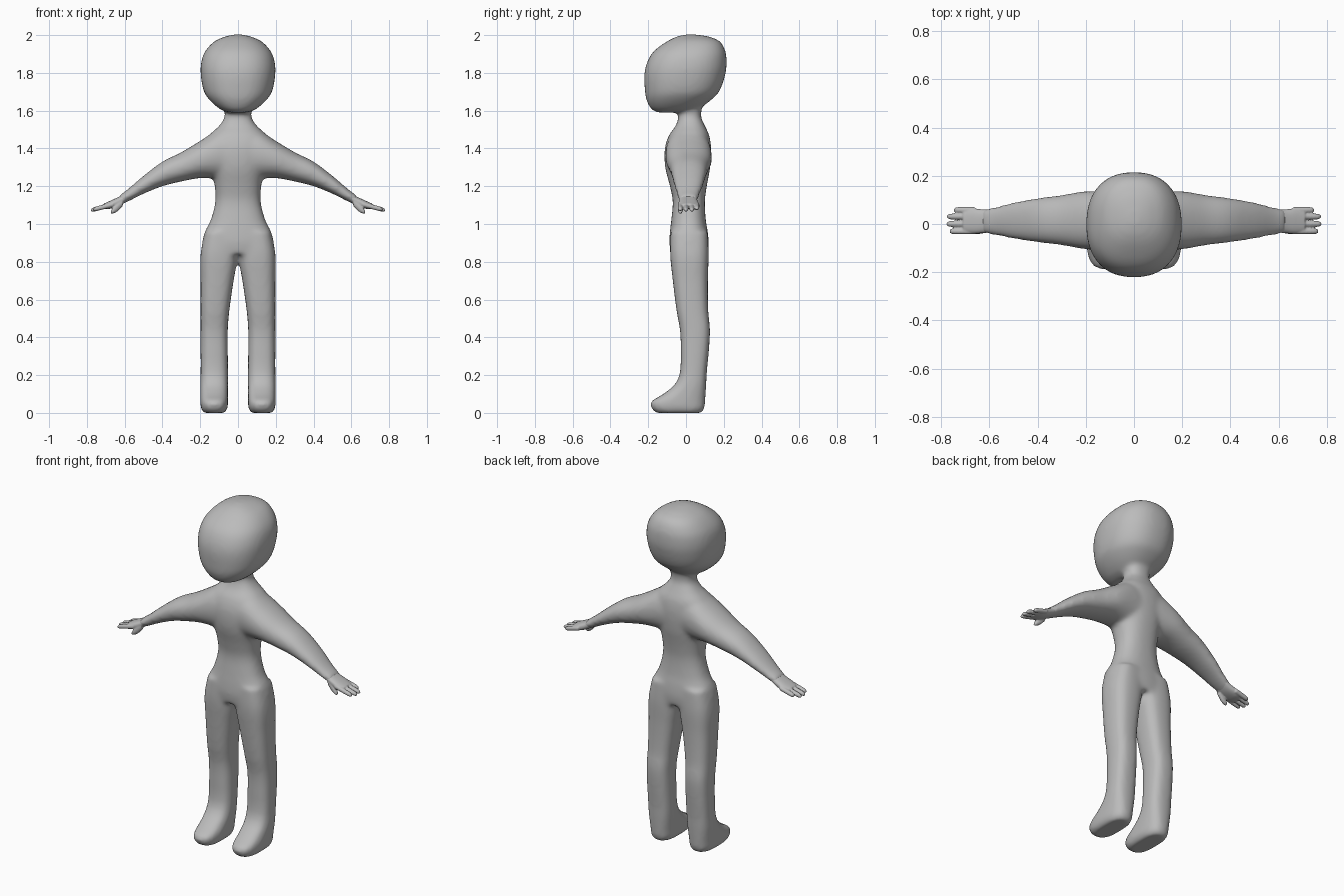
import bpy, bmesh, math
from mathutils import Vector

if "Cube" in bpy.data.objects:
    bpy.data.objects.remove(bpy.data.objects["Cube"])

clay = bpy.data.materials.new("plain grey")
clay.use_nodes = True
grey = (0.5, 0.5, 0.5, 1)
clay.diffuse_color = grey
clay.node_tree.nodes["Principled BSDF"].inputs["Base Color"].default_value = grey


def spline(rows, steps):
    """Smooth in-between rows through the given stations."""
    out = []
    last = len(rows) - 1
    for i in range(last):
        p, q = Vector(rows[i]), Vector(rows[i + 1])
        before = Vector(rows[max(i - 1, 0)])
        after = Vector(rows[min(i + 2, last)])
        d = q[0] - p[0]
        slope_p = (q - before) * (d / (q[0] - before[0]))
        slope_q = (after - p) * (d / (after[0] - p[0]))
        for k in range(steps):
            t = k / steps
            a, b = t * t * (3 - 2 * t), t * (1 - t)
            out.append(p * (1 - a) + q * a + slope_p * b * (1 - t) - slope_q * b * t)
    out.append(Vector(rows[last]))
    return out


def loft(bm, rows, axis, power=2.3, side=1, steps=6, sides=40):
    """Skin rounded cross-sections; each row is position, u range, y range in hundredths."""
    rings = []
    for row in spline(rows, steps):
        pos, u0, u1, y0, y1 = (v / 100 for v in row)
        ring = []
        for k in range(sides):
            ang = math.tau * k / sides
            c, s = math.cos(ang), math.sin(ang)
            c = math.copysign(abs(c) ** (2 / power), c)
            s = math.copysign(abs(s) ** (2 / power), s)
            u = (u0 + u1) / 2 + c * (u1 - u0) / 2
            y = (y0 + y1) / 2 + s * (y1 - y0) / 2
            x, z = (u, pos) if axis == "z" else (pos, u)
            ring.append(bm.verts.new((x * side, y, z)))
        rings.append(ring)
    faces = [bm.faces.new(rings[0]), bm.faces.new(rings[-1][::-1])]
    for a, b in zip(rings, rings[1:]):
        for k in range(sides):
            n = (k + 1) % sides
            faces.append(bm.faces.new((a[k], b[k], b[n], a[n])))
    bmesh.ops.recalc_face_normals(bm, faces=faces)


def centred(rows):
    """Expand position, half width, y range rows to full sections."""
    return [(z, -w, w, y0, y1) for z, w, y0, y1 in rows]


def finish(bm, name, voxel, rounds):
    """Fuse overlapping volumes into one soft skin."""
    mesh = bpy.data.meshes.new(name)
    bm.to_mesh(mesh)
    bm.free()
    obj = bpy.data.objects.new(name, mesh)
    bpy.context.collection.objects.link(obj)
    mesh.materials.append(clay)
    fuse = obj.modifiers.new("fuse", "REMESH")
    fuse.mode = "VOXEL"
    fuse.voxel_size = voxel
    fuse.use_smooth_shade = True
    soften = obj.modifiers.new("soften", "SMOOTH")
    soften.factor = 0.5
    soften.iterations = rounds


# Sections: head, torso with neck, leg with foot, arm
head = centred([
    (159, 5, -15, 3), (160.5, 9, -18, 6), (165, 14.5, -20.7, 12.5),
    (170, 18, -21.7, 17.5), (180, 19.8, -22, 21), (187, 19.2, -20, 21.5),
    (192, 17, -16.5, 20.7), (197, 12, -9.5, 17.5), (199.5, 6, -4, 11),
    (200.3, 2, 0, 5)])
torso = centred([
    (84, 19, -8, 11.5), (90, 19, -8.8, 12), (96, 17.5, -8.5, 11.5),
    (102, 14.5, -7.8, 10.5), (112, 12, -7, 10), (120, 12.3, -8.5, 11),
    (130, 14, -11, 12.8), (140, 16, -11.2, 13.3), (147, 15, -9, 12.3),
    (152, 10, -5.5, 10), (157, 7, -4, 8), (165, 8, -4, 9)])
leg = [
    (0, 7, 18.2, -15.5, 8), (2, 5.7, 19.5, -18, 9.6), (6, 5.3, 19.9, -18.4, 10.1),
    (10, 5.3, 19.9, -12, 10.4), (15, 5.3, 19.9, -6, 10.7), (21, 5.3, 19.8, -3.3, 11),
    (34, 5.4, 19.8, -2.8, 12.2), (44, 5.4, 19.8, -3.2, 12.7), (54, 4.6, 19.8, -5, 11.8),
    (70, 2.3, 19.8, -7, 11.6), (84, 0, 19.8, -8.4, 12), (96, 0, 17.5, -8.2, 11.5)]
arm = [
    (0, 124, 150, -10, 12.5), (10, 124, 150, -10.8, 13.3), (20, 124.3, 144, -10.5, 13.6),
    (30, 122.5, 138, -8.8, 12), (40, 120, 133, -7.6, 10.7), (50, 116, 125.5, -6.2, 9),
    (58, 112, 118.7, -4.7, 7), (63, 109.7, 115, -3.8, 6.2)]

body = bmesh.new()
loft(body, head, "z", 2.3)
loft(body, torso, "z", 2.4)
for side in (-1, 1):
    loft(body, leg, "z", 2.7, side)
    loft(body, arm, "x", 2.2, side)
finish(body, "body", 0.011, 12)

# Hands: palm, four fingers and a thumb
palm = [(56, 114, 119, -3.5, 6), (62, 110, 115, -3.7, 6), (67, 108.2, 112.6, -4, 6.4),
        (71, 107.8, 110.8, -3.2, 5.4)]
fingers = [(-3, 76.5), (0, 77.8), (3.1, 77.6), (5.8, 74.8)]
for side, name in ((-1, "right_hand"), (1, "left_hand")):
    hand = bmesh.new()
    loft(hand, palm, "x", 2.4, side)
    for y, tip in fingers:
        rows = []
        for x, r in ((66, 1.3), (71, 1.3), (tip - 1, 1.15), (tip, 0.6)):
            z = 110.4 - (x - 66) * 0.26
            rows.append((x, z - r, z + r, y - r, y + r))
        loft(hand, rows, "x", 2, side, 4, 16)
    thumb = [(61, 109.5, 114, -3.6, -0.8), (64, 106.5, 111.5, -4.1, -1.3),
             (66.5, 105.4, 108.3, -4.2, -1.8), (67.3, 105.6, 106.8, -3.6, -2.4)]
    loft(hand, thumb, "x", 2, side, 4, 16)
    finish(hand, name, 0.004, 4)
